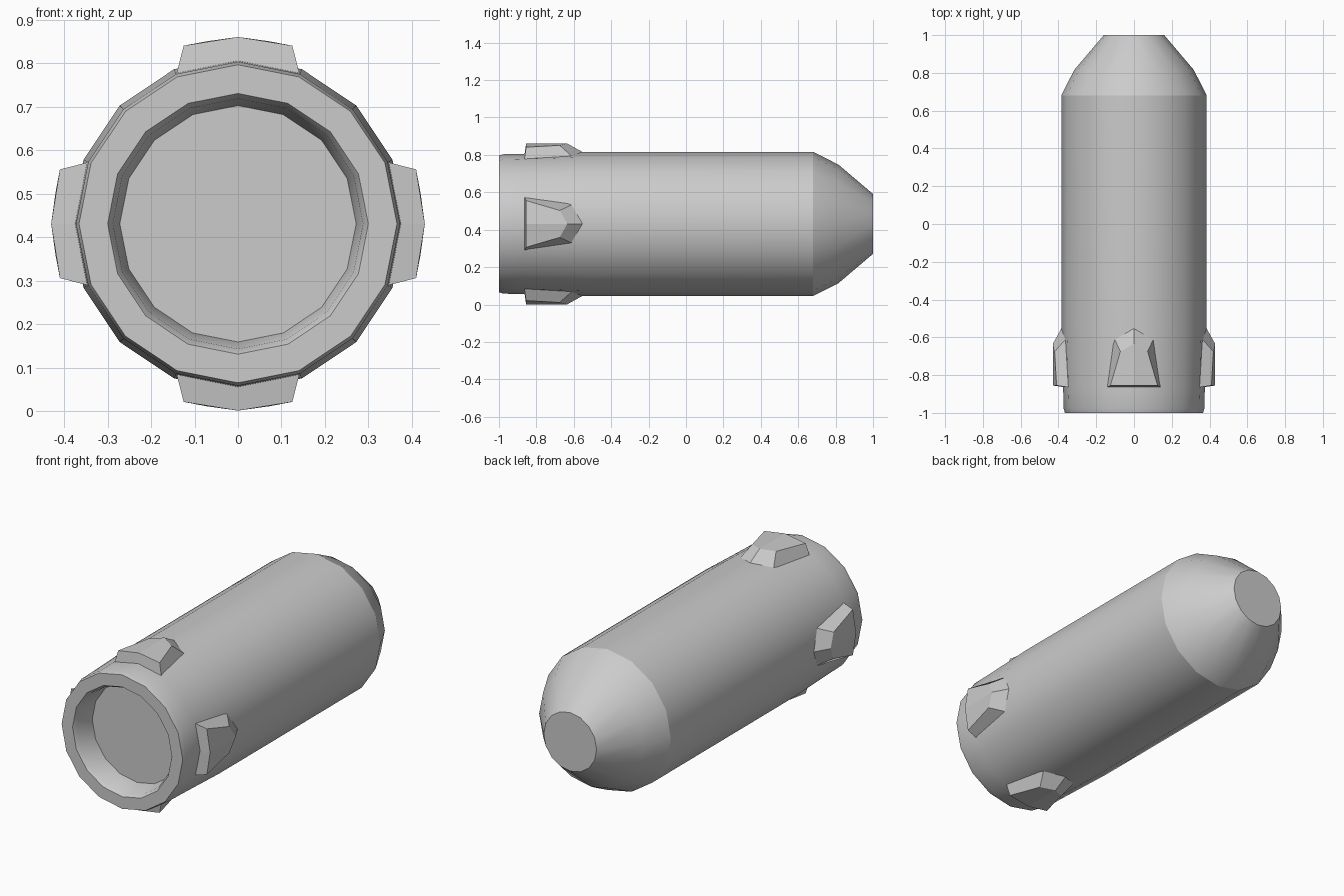
import bpy, bmesh, math
from mathutils import Matrix

if "Cube" in bpy.data.objects:
    bpy.data.objects.remove(bpy.data.objects["Cube"])

SIDES = 16
AXIS_Z = 0.431


def finish(bm, name):
    bmesh.ops.recalc_face_normals(bm, faces=bm.faces)
    mesh = bpy.data.meshes.new(name)
    bm.to_mesh(mesh)
    bm.free()
    obj = bpy.data.objects.new(name, mesh)
    bpy.context.collection.objects.link(obj)
    obj.location.z = AXIS_Z
    return obj


# Body: (radius, y) profile from the recess floor, round the rim, to the nose
profile = [(0.272, -0.87), (0.288, -0.98), (0.30, -1.0), (0.366, -1.0),
           (0.373, -0.975), (0.375, -0.87), (0.385, -0.55), (0.385, 0.68),
           (0.317, 0.815), (0.16, 1.0)]
bm = bmesh.new()
rings = []
for r, y in profile:
    rings.append([bm.verts.new((r * math.cos(i * math.tau / SIDES), y,
                                r * math.sin(i * math.tau / SIDES)))
                  for i in range(SIDES)])
for a, b in zip(rings, rings[1:]):
    for i in range(SIDES):
        j = (i + 1) % SIDES
        bm.faces.new((a[i], a[j], b[j], b[i]))
bm.faces.new(rings[0])
bm.faces.new(rings[-1])
body = finish(bm, "body")
bpy.context.view_layer.objects.active = body
body.select_set(True)
bpy.ops.object.shade_smooth_by_angle(angle=math.radians(24))

# Lugs: half outline (x, y, z) for base and raised top, mirrored across x
base_half = [(0, -0.865, 0.36), (0.143, -0.865, 0.34), (0.107, -0.60, 0.352), (0, -0.545, 0.38)]
top_half = [(0, -0.855, 0.43), (0.125, -0.855, 0.41), (0.072, -0.675, 0.42), (0, -0.635, 0.43)]


def outline(half):
    return half + [(-x, y, z) for x, y, z in half[2:0:-1]]


for k, side in enumerate(("top", "right", "bottom", "left")):
    bm = bmesh.new()
    base = [bm.verts.new(p) for p in outline(base_half)]
    top = [bm.verts.new(p) for p in outline(top_half)]
    for i in range(6):
        j = (i + 1) % 6
        bm.faces.new((base[i], base[j], top[j], top[i]))
    for ring in (base, top):
        bm.faces.new(ring[:4])
        bm.faces.new(ring[3:] + ring[:1])
    bmesh.ops.transform(bm, matrix=Matrix.Rotation(k * math.pi / 2, 4, 'Y'), verts=bm.verts)
    finish(bm, "lug_" + side)
